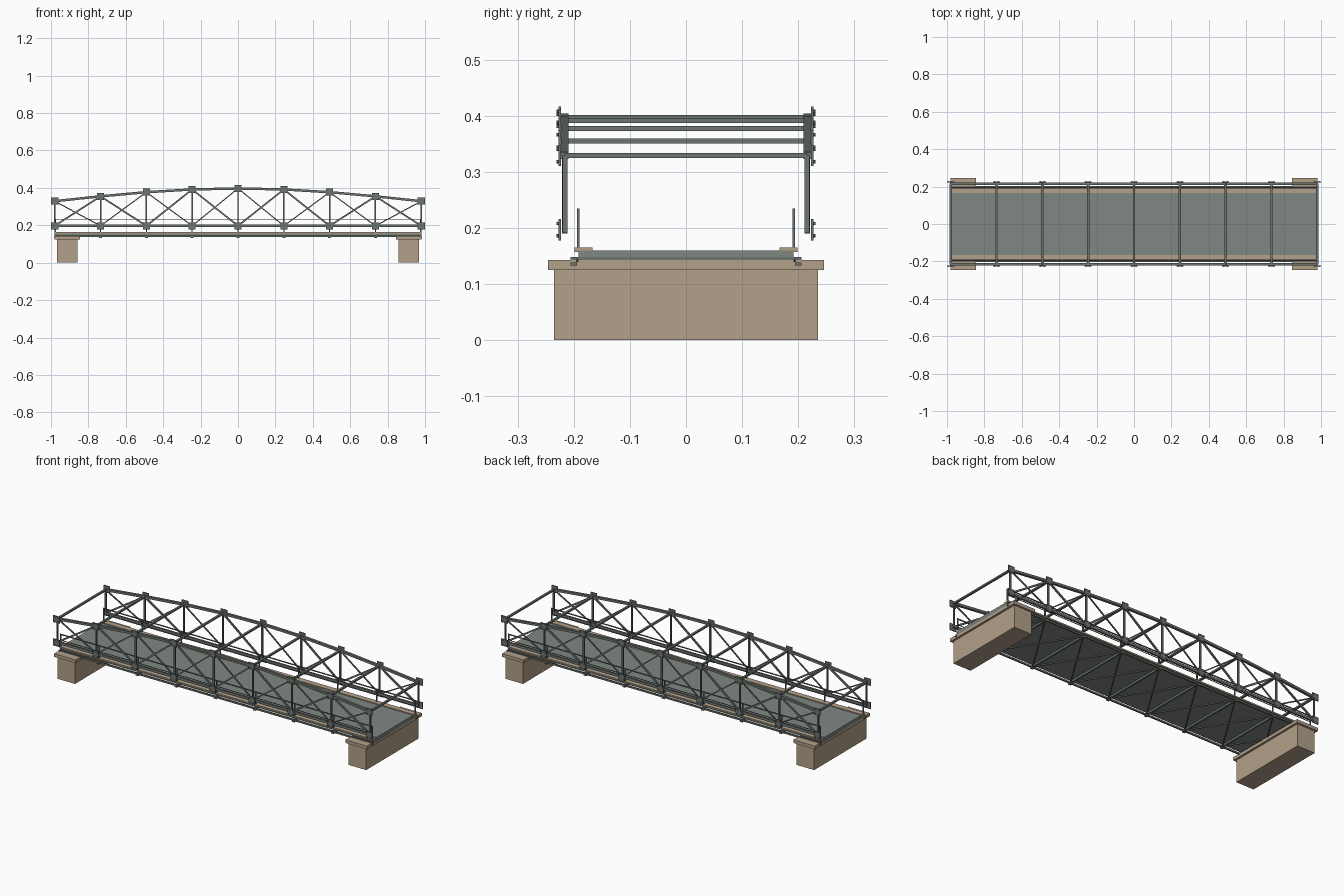
import bpy, bmesh, math
from mathutils import Vector, Matrix

if "Cube" in bpy.data.objects:
    bpy.data.objects.remove(bpy.data.objects["Cube"])


def material(name, rgb):
    m = bpy.data.materials.new(name)
    lin = [c / 12.92 if c <= 0.04045 else ((c + 0.055) / 1.055) ** 2.4 for c in rgb]
    m.diffuse_color = (*lin, 1)
    m.use_nodes = True
    m.node_tree.nodes["Principled BSDF"].inputs["Base Color"].default_value = m.diffuse_color
    return m


STEEL = material("grey_green_steel", (0.43, 0.46, 0.44))
DECK = material("deck_grey", (0.50, 0.53, 0.51))
STONE = material("tan_stone", (0.70, 0.63, 0.54))


class Part:
    """Collects boxes, bars and bolts into one named object."""

    def __init__(self, name, mat):
        self.name, self.mat, self.bm = name, mat, bmesh.new()

    def box(self, x0, x1, y0, y1, z0, z1):
        c = Vector(((x0 + x1) / 2, (y0 + y1) / 2, (z0 + z1) / 2))
        s = Matrix.Diagonal((abs(x1 - x0), abs(y1 - y0), abs(z1 - z0), 1))
        bmesh.ops.create_cube(self.bm, size=1, matrix=Matrix.Translation(c) @ s)

    def bar(self, a, b, width, height):
        # width is measured sideways (horizontal), height across the bar
        a, b = Vector(a), Vector(b)
        d = (b - a).normalized()
        up = Vector((0, 0, 1)) if abs(d.z) < 0.99 else Vector((1, 0, 0))
        side = up.cross(d).normalized()
        rot = Matrix((d, side, d.cross(side))).transposed().to_4x4()
        s = Matrix.Diagonal(((b - a).length, width, height, 1))
        bmesh.ops.create_cube(self.bm, size=1, matrix=Matrix.Translation((a + b) / 2) @ rot @ s)

    def bolt(self, x, y, z, r, depth):
        m = Matrix.Translation((x, y, z)) @ Matrix.Rotation(math.pi / 2, 4, 'X')
        bmesh.ops.create_cone(self.bm, cap_ends=True, segments=6, radius1=r, radius2=r,
                              depth=depth, matrix=m)

    def done(self):
        me = bpy.data.meshes.new(self.name)
        self.bm.to_mesh(me)
        self.bm.free()
        me.materials.append(self.mat)
        bpy.context.collection.objects.link(bpy.data.objects.new(self.name, me))


HALF, N = 0.98, 8
XS = [-HALF + 2 * HALF * i / N for i in range(N + 1)]
TOP = [0.329 + 0.068 * math.sin(math.pi * i / N) for i in range(N + 1)]
BOT, TY = 0.197, 0.216

# stone abutments with caps
for side, sx in (("left", -1), ("right", 1)):
    p = Part(side + "_abutment", STONE)
    p.box(sx * 0.857, sx * 0.968, -0.235, 0.235, 0, 0.125)
    p.box(sx * 0.845, sx * 0.98, -0.246, 0.246, 0.125, 0.143)
    p.done()

# deck slab
p = Part("deck", DECK)
p.box(-HALF, HALF, -0.192, 0.192, 0.148, 0.160)
p.done()

# cross beams under the deck, edge girders and lateral bracing
p = Part("floor_beams", STEEL)
for x in XS:
    x = max(-0.975, min(0.975, x))
    p.box(x - 0.005, x + 0.005, -0.206, 0.206, 0.137, 0.148)
    for s in (-1, 1):
        p.box(x - 0.008, x + 0.008, s * 0.194, s * 0.206, 0.133, 0.138)
p.done()
p = Part("edge_girders", STEEL)
for s in (-1, 1):
    p.box(-HALF, HALF, s * 0.195, s * 0.203, 0.138, 0.147)
p.done()
p = Part("lateral_bracing", STEEL)
for a, b in zip(XS, XS[1:]):
    for s in (-1, 1):
        p.bar((a, -s * 0.195, 0.142), (b, s * 0.195, 0.142), 0.005, 0.005)
p.done()

for side, s in (("front", -1), ("back", 1)):
    y = s * TY
    # kerb
    p = Part(side + "_kerb", STONE)
    p.box(-HALF, HALF, s * 0.167, s * 0.199, 0.157, 0.165)
    p.done()

    # handrail
    p = Part(side + "_railing", STEEL)
    p.box(-HALF, HALF, s * 0.1895, s * 0.1945, 0.230, 0.235)
    p.box(-HALF, HALF, s * 0.1905, s * 0.1935, 0.198, 0.201)
    for x in XS:
        x = max(-0.977, min(0.977, x))
        p.box(x - 0.003, x + 0.003, s * 0.1895, s * 0.1945, 0.163, 0.232)
    p.done()

    # chords
    p = Part(side + "_bottom_chord", STEEL)
    p.box(-HALF, HALF, y - 0.005, y + 0.005, 0.190, 0.204)
    p.done()
    p = Part(side + "_top_chord", STEEL)
    for i in range(N):
        p.bar((XS[i], y, TOP[i]), (XS[i + 1], y, TOP[i + 1]), 0.014, 0.013)
    p.done()

    # posts and crossed diagonals
    p = Part(side + "_posts", STEEL)
    for x, z in zip(XS, TOP):
        p.box(x - 0.004, x + 0.004, y - 0.0045, y + 0.0045, BOT - 0.005, z)
    p.done()
    p = Part(side + "_diagonals", STEEL)
    for i in range(N):
        rise = ((XS[i], y + s * 0.001, BOT), (XS[i + 1], y + s * 0.001, TOP[i + 1]))
        fall = ((XS[i], y - s * 0.001, TOP[i]), (XS[i + 1], y - s * 0.001, BOT))
        main, counter = (rise, fall) if i % 2 == 0 else (fall, rise)
        p.bar(*main, 0.008, 0.009)
        p.bar(*counter, 0.006, 0.006)
    p.done()

    # gusset plates with bolts
    p = Part(side + "_gusset_plates", STEEL)
    for x, zt in zip(XS, TOP):
        for z in (BOT, zt):
            p.box(x - 0.019, x + 0.019, s * 0.2225, s * 0.2275, z - 0.019, z + 0.019)
            for dx in (-0.011, 0.011):
                for dz in (-0.011, 0.011):
                    p.bolt(x + dx, s * 0.2285, z + dz, 0.003, 0.004)
    p.done()

# overhead cross struts
p = Part("top_struts", STEEL)
for x, z in zip(XS, TOP):
    p.box(x - 0.006, x + 0.006, -TY, TY, z - 0.0045, z + 0.0045)
p.done()
